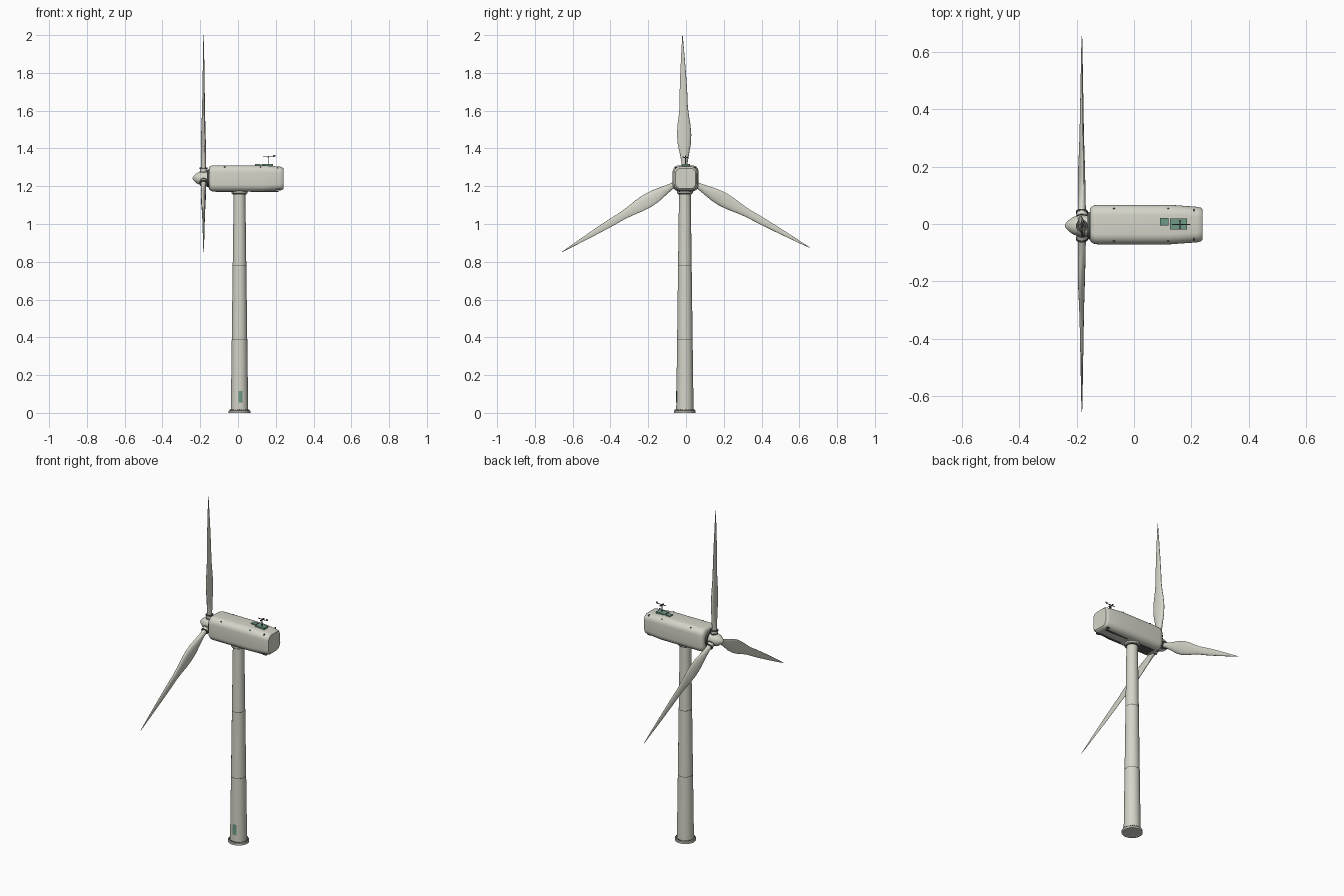
import bpy, bmesh
from math import sin, cos, pi, radians
from mathutils import Matrix, Vector

if "Cube" in bpy.data.objects:
    bpy.data.objects.remove(bpy.data.objects["Cube"])


def material(name, rgb):
    m = bpy.data.materials.new(name)
    m.use_nodes = True
    m.diffuse_color = (*rgb, 1)
    m.node_tree.nodes["Principled BSDF"].inputs["Base Color"].default_value = (*rgb, 1)
    return m


WHITE = material("off white", (0.66, 0.66, 0.58))
GREEN = material("hatch green", (0.16, 0.32, 0.24))
DARK = material("dark grey", (0.09, 0.10, 0.09))

CY = -0.006                                # shared centre line in y
AXIS = Vector((-0.182, CY, 1.242))         # rotor centre
TOWER_X = 0.008


def finish(name, bm, mat, angle=35):
    bmesh.ops.recalc_face_normals(bm, faces=bm.faces)
    me = bpy.data.meshes.new(name)
    bm.to_mesh(me)
    bm.free()
    me.materials.append(mat)
    ob = bpy.data.objects.new(name, me)
    bpy.context.collection.objects.link(ob)
    bpy.ops.object.select_all(action="DESELECT")
    ob.select_set(True)
    bpy.context.view_layer.objects.active = ob
    bpy.ops.object.shade_smooth_by_angle(angle=radians(angle))
    return ob


def loft(name, rings, mat, matrix=Matrix(), angle=35):
    """Skin a list of equal-length point rings and cap both ends."""
    bm = bmesh.new()
    loops = [[bm.verts.new(matrix @ Vector(p)) for p in ring] for ring in rings]
    n = len(loops[0])
    for a, b in zip(loops, loops[1:]):
        for i in range(n):
            j = (i + 1) % n
            bm.faces.new((a[i], a[j], b[j], b[i]))
    bm.faces.new(loops[0])
    bm.faces.new(loops[-1])
    return finish(name, bm, mat, angle)


def lathe(name, profile, mat, matrix, n=32):
    """Turn (height, radius) pairs around local z."""
    rings = [[(r * cos(2 * pi * i / n), r * sin(2 * pi * i / n), h) for i in range(n)]
             for h, r in profile]
    return loft(name, rings, mat, matrix)


def box(name, centre, size, mat):
    bm = bmesh.new()
    bmesh.ops.create_cube(bm, size=1, matrix=Matrix.Translation(centre) @ Matrix.Diagonal((*size, 1)))
    return finish(name, bm, mat)


def bolts(name, centre, ring_radius, count, size, height):
    bm = bmesh.new()
    for i in range(count):
        turn = Matrix.Rotation(2 * pi * i / count, 4, "Z")
        bmesh.ops.create_cone(bm, cap_ends=True, segments=6, radius1=size, radius2=size, depth=height,
                              matrix=Matrix.Translation(centre) @ turn @ Matrix.Translation((ring_radius, 0, 0)))
    finish(name, bm, DARK)


# Tower with foot flange, seams and yaw collar
foot = Matrix.Translation((TOWER_X, CY, 0))
lathe("tower", [(0.01, 0.046), (0.39, 0.041), (0.78, 0.036), (1.165, 0.031)], WHITE, foot)
lathe("foot_flange", [(0, 0.057), (0.011, 0.057), (0.013, 0.055)], WHITE, foot)
bolts("foot_bolts", (TOWER_X, CY, 0.015), 0.0515, 28, 0.0025, 0.006)
for i, (z, r) in enumerate([(0.39, 0.0412), (0.78, 0.0362)]):
    lathe(f"tower_seam_{i + 1}", [(z - 0.0015, r), (z + 0.0015, r)], DARK, foot)
lathe("yaw_collar", [(1.158, 0.034), (1.163, 0.042), (1.18, 0.042)], WHITE, foot)
lathe("yaw_ring", [(1.156, 0.036), (1.161, 0.036)], DARK, foot)

# Curved door plate on the tower front
door = []
for z in (0.055, 0.115):
    r = 0.0465 - 0.0128 * z
    angles = [radians(-98 + 29 * k / 5) for k in range(6)]
    outer = [((r + 0.001) * cos(a), (r + 0.001) * sin(a), z) for a in angles]
    inner = [((r - 0.003) * cos(a), (r - 0.003) * sin(a), z) for a in reversed(angles)]
    door.append(outer + inner)
loft("tower_door", door, GREEN, foot)


# Nacelle: rounded-rectangle sections along x
def rounded_section(x, half, low, high, radius, steps=6):
    mid, tall = (low + high) / 2, (high - low) / 2
    pts = []
    for q, (sy, sz) in enumerate([(1, 1), (-1, 1), (-1, -1), (1, -1)]):
        for k in range(steps + 1):
            a = pi / 2 * (q + k / steps)
            pts.append((x, CY + 0.004 + sy * (half - radius) + radius * cos(a),
                        mid + sz * (tall - radius) + radius * sin(a)))
    return pts


nacelle = [(-0.154, 0.056, 1.186, 1.298, 0.030), (-0.149, 0.062, 1.179, 1.305, 0.033),
           (-0.138, 0.068, 1.173, 1.310, 0.036), (-0.125, 0.069, 1.172, 1.311, 0.036),
           (0.125, 0.069, 1.172, 1.311, 0.036), (0.220, 0.062, 1.177, 1.304, 0.034),
           (0.233, 0.059, 1.180, 1.301, 0.032), (0.240, 0.053, 1.187, 1.295, 0.028)]
loft("nacelle", [rounded_section(*s) for s in nacelle], WHITE, angle=40)

# Nacelle underside rails, floor panel and rear vents
box("floor_panel", (-0.07, CY, 1.171), (0.10, 0.06, 0.004), DARK)
for side in (-1, 1):
    tag = "left" if side > 0 else "right"
    box(f"floor_rail_{tag}", (0.14, CY + side * 0.028, 1.1725), (0.15, 0.006, 0.006), DARK)
    box(f"rear_vent_{tag}", (0.213, CY + side * 0.042, 1.182), (0.02, 0.012, 0.010), DARK)
    for x in (-0.07, 0.12):
        box(f"lifting_eye_{tag}", (x, CY + 0.004 + side * 0.056, 1.302), (0.006, 0.005, 0.006), DARK)
    box(f"tail_lamp_{tag}", (0.21, CY + 0.003 + side * 0.05, 1.299), (0.004, 0.010, 0.008), DARK)

# Roof hatches and weather mast
box("small_hatch", (0.105, 0.008, 1.312), (0.030, 0.026, 0.009), GREEN)
box("large_hatch", (0.155, 0, 1.3115), (0.060, 0.038, 0.010), GREEN)
box("mast", (0.160, CY + 0.004, 1.335), (0.004, 0.004, 0.05), DARK)
box("mast_crossbar", (0.164, CY + 0.004, 1.357), (0.062, 0.003, 0.003), DARK)
box("wind_vane", (0.192, CY + 0.004, 1.361), (0.014, 0.002, 0.009), GREEN)
box("mast_side_arm", (0.160, CY + 0.004, 1.352), (0.003, 0.030, 0.003), DARK)
for y in (-0.013, 0.013):
    box("wind_cup", (0.160, CY + 0.004 + y, 1.355), (0.006, 0.006, 0.006), DARK)

# Spinner, hub and shaft ring, turned around x
along_x = Matrix.Translation((0, CY, AXIS.z)) @ Matrix.Rotation(pi / 2, 4, "Y")
lathe("spinner", [(-0.241, 0.002), (-0.237, 0.010), (-0.228, 0.019), (-0.215, 0.029),
                  (-0.205, 0.033), (-0.195, 0.035), (-0.168, 0.036), (-0.150, 0.034)], WHITE, along_x)
lathe("shaft_ring", [(-0.163, 0.045), (-0.157, 0.048), (-0.150, 0.048)], DARK, along_x)

# Blades: (radius, chord, thickness, twist in degrees)
stations = [(0.05, 0.028, 0.028, 0), (0.085, 0.033, 0.027, 4), (0.13, 0.050, 0.026, 9),
            (0.18, 0.070, 0.023, 10), (0.23, 0.077, 0.021, 9), (0.28, 0.070, 0.018, 8),
            (0.33, 0.055, 0.016, 7), (0.38, 0.044, 0.014, 6), (0.45, 0.041, 0.012, 5),
            (0.55, 0.031, 0.009, 4), (0.65, 0.018, 0.006, 3), (0.72, 0.008, 0.004, 2),
            (0.758, 0.002, 0.002, 0)]


def blade_section(r, chord, thick, twist, n=20):
    ring = []
    taper = 0.4 * (1 - thick / chord)              # sharpen towards the trailing edge
    for i in range(n):
        a = 2 * pi * i / n
        p = Vector((thick / 2 * sin(a) * (1 + taper * cos(a)), chord / 2 * cos(a), r))
        ring.append(Matrix.Rotation(radians(twist), 3, "Z") @ p)
    return ring


for i in range(3):
    turn = Matrix.Translation(AXIS) @ Matrix.Rotation(radians(0.95 + 120 * i), 4, "X")
    loft(f"blade_{i + 1}", [blade_section(*s) for s in stations], WHITE, turn, 50)
    lathe(f"blade_socket_{i + 1}", [(0.01, 0.019), (0.05, 0.019)], WHITE, turn, 24)
    lathe(f"blade_root_ring_{i + 1}", [(0.05, 0.021), (0.056, 0.021)], DARK, turn, 24)
    lathe(f"blade_hub_ring_{i + 1}", [(0.033, 0.0205), (0.037, 0.0205)], DARK, turn, 24)
